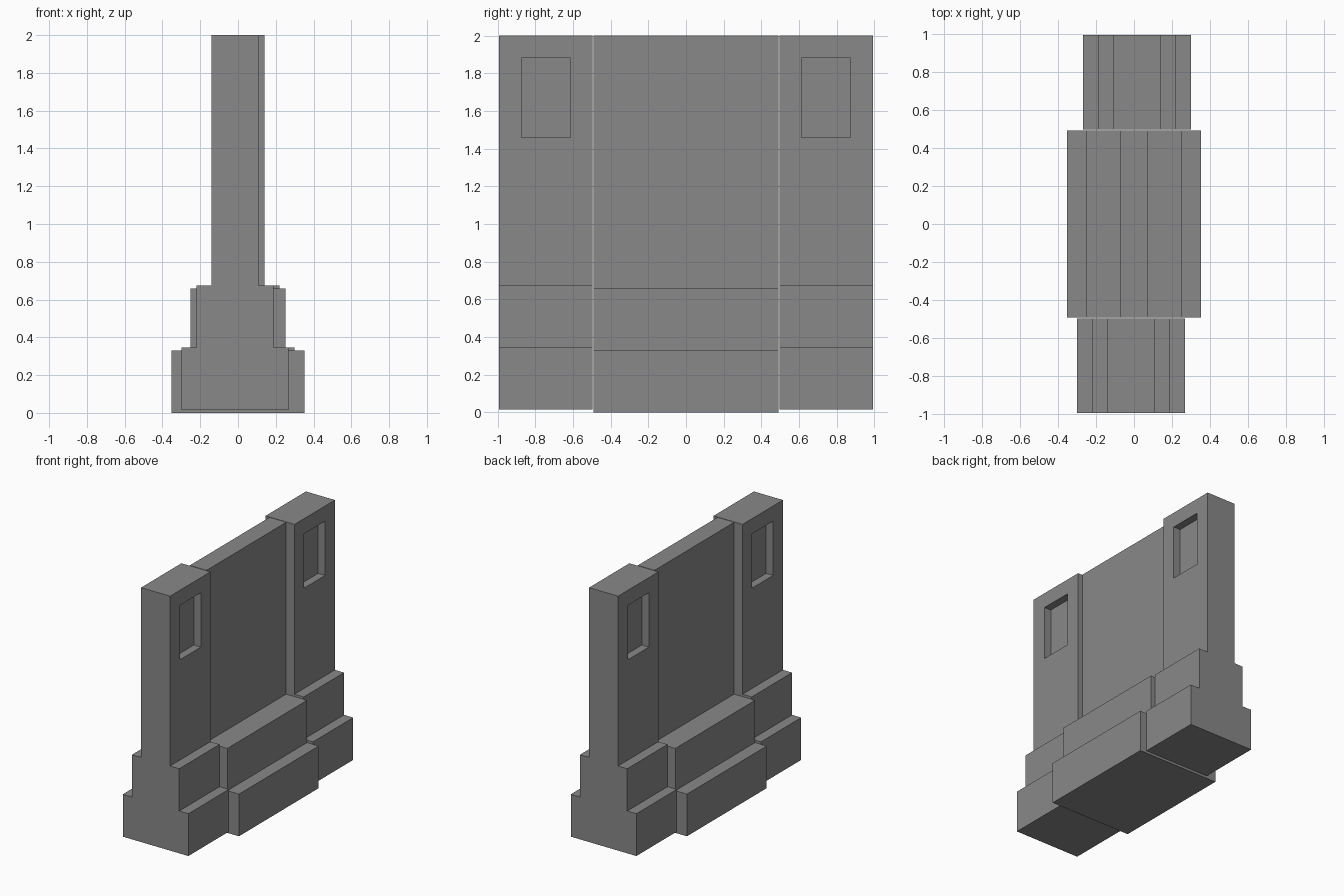
import bpy, bmesh
from math import pi

if "Cube" in bpy.data.objects:
    bpy.data.objects.remove(bpy.data.objects["Cube"])

# Dark grey surface shared by all parts
dark_grey = bpy.data.materials.new("dark_grey")
dark_grey.diffuse_color = (0.25, 0.25, 0.25, 1)
dark_grey.use_nodes = True
dark_grey.node_tree.nodes["Principled BSDF"].inputs["Base Color"].default_value = dark_grey.diffuse_color


def stepped_block(name, cx, y0, y1, halves, levels):
    """Symmetric stepped profile in XZ, extruded along y."""
    right = []
    for i, h in enumerate(halves):
        right += [(h, levels[i]), (h, levels[i + 1])]
    outline = right + [(-x, z) for x, z in reversed(right)]
    bm = bmesh.new()
    face = bm.faces.new([bm.verts.new((cx + x, y0, z)) for x, z in outline])
    ext = bmesh.ops.extrude_face_region(bm, geom=[face])
    moved = [g for g in ext["geom"] if isinstance(g, bmesh.types.BMVert)]
    bmesh.ops.translate(bm, verts=moved, vec=(0, y1 - y0, 0))
    bmesh.ops.recalc_face_normals(bm, faces=bm.faces)
    mesh = bpy.data.meshes.new(name)
    bm.to_mesh(mesh)
    bm.free()
    mesh.materials.append(dark_grey)
    obj = bpy.data.objects.new(name, mesh)
    bpy.context.collection.objects.link(obj)
    return obj


def cut_box(target, x0, x1, y0, y1, z0, z1):
    """Subtract a box and remove the cutter."""
    bpy.ops.mesh.primitive_cube_add(
        size=1, location=((x0 + x1) / 2, (y0 + y1) / 2, (z0 + z1) / 2))
    cutter = bpy.context.object
    cutter.scale = (x1 - x0, y1 - y0, z1 - z0)
    cutter.hide_render = True
    cutter.data.materials.append(dark_grey)
    mod = target.modifiers.new("recess", 'BOOLEAN')
    mod.operation = 'DIFFERENCE'
    mod.solver = 'EXACT'
    mod.object = cutter
    bpy.context.view_layer.objects.active = target
    bpy.ops.object.modifier_apply(modifier=mod.name)
    bpy.data.objects.remove(cutter, do_unlink=True)


# Thin middle wall on its wide stepped footing
stepped_block("middle_wall", 0, -0.491, 0.491,
              (0.352, 0.252, 0.072), (0, 0.329, 0.659, 2.0))

# End pillar, slightly off centre and raised
CX, HALF, DEPTH = -0.016, 0.125, 0.06
front_pillar = stepped_block("front_pillar", CX, -0.993, -0.496,
                             (0.283, 0.204, HALF), (0.015, 0.345, 0.675, 2.0))

# Rectangular recess on both broad faces
for side in (-1, 1):
    xs = sorted((CX + side * (HALF - DEPTH), CX + side * (HALF + 0.1)))
    cut_box(front_pillar, *xs, -0.873, -0.613, 1.458, 1.882)

# Opposite pillar is the same part turned half way round
back_pillar = front_pillar.copy()
back_pillar.data = front_pillar.data.copy()
back_pillar.name = "back_pillar"
back_pillar.rotation_euler.z = pi
bpy.context.collection.objects.link(back_pillar)
